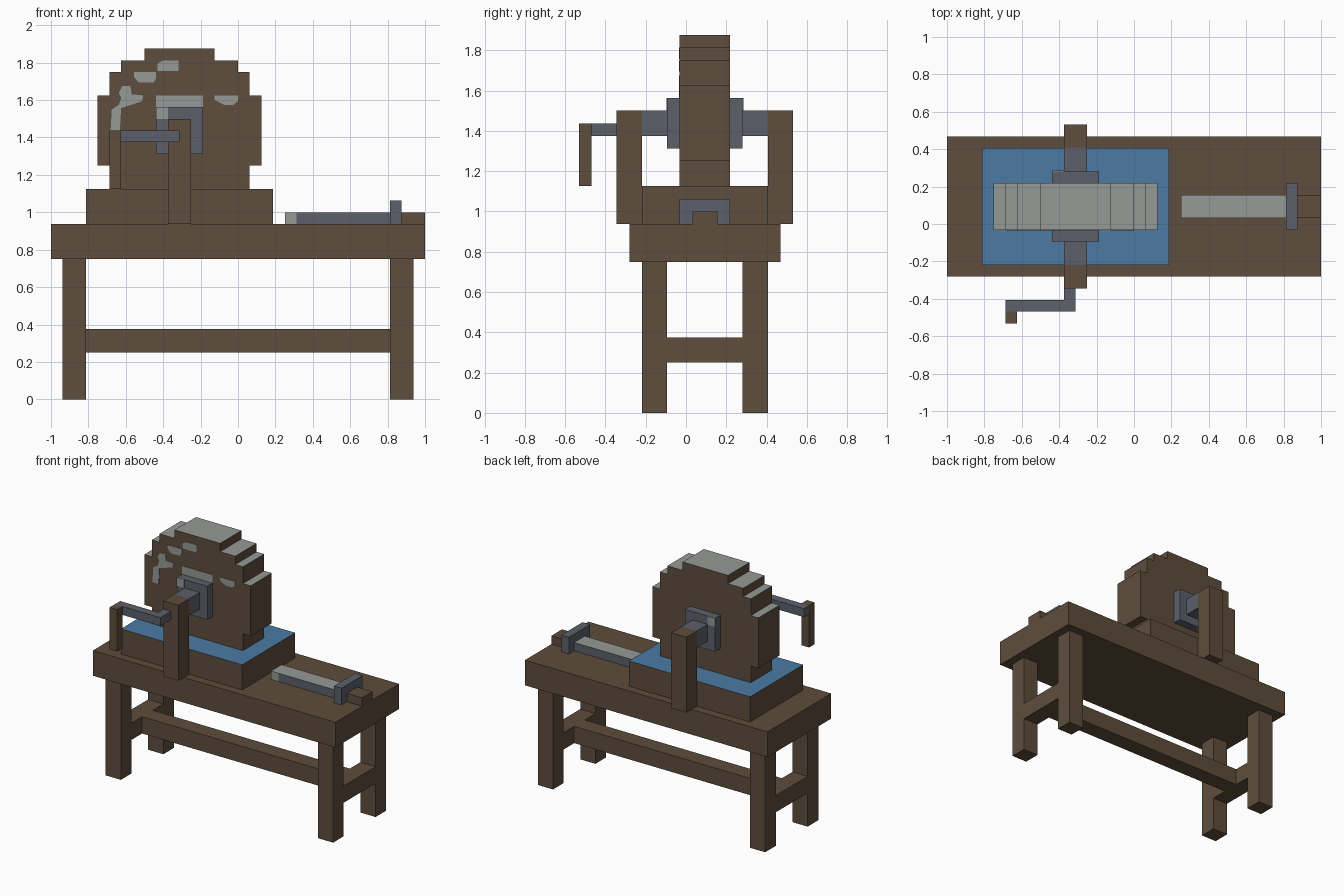
import bpy, bmesh
from mathutils import Vector

U = 1 / 16  # one grid unit

cube = bpy.data.objects.get("Cube")
if cube:
    bpy.data.objects.remove(cube, do_unlink=True)


def material(name, rgb):
    m = bpy.data.materials.new(name)
    m.use_nodes = True
    m.diffuse_color = (*rgb, 1)
    m.node_tree.nodes["Principled BSDF"].inputs["Base Color"].default_value = (*rgb, 1)
    return m


wood = material("dark_wood", (0.112, 0.074, 0.045))
water = material("water_blue", (0.072, 0.195, 0.366))
iron = material("dark_iron", (0.109, 0.117, 0.147))
stone = material("light_grey", (0.305, 0.319, 0.305))


def finish(name, bm, mat, top=None):
    """Make the object; faces looking up take the top material."""
    bmesh.ops.recalc_face_normals(bm, faces=bm.faces)
    mesh = bpy.data.meshes.new(name)
    mesh.materials.append(mat)
    if top:
        mesh.materials.append(top)
        for f in bm.faces:
            f.material_index = int(f.normal.z > 0.5)
    bm.to_mesh(mesh)
    bm.free()
    ob = bpy.data.objects.new(name, mesh)
    bpy.context.collection.objects.link(ob)
    return ob


def box(name, x, y, z, mat, top=None):
    bm = bmesh.new()
    bmesh.ops.create_cube(bm, size=1)
    for v in bm.verts:
        v.co = Vector([((a + b) / 2 + (b - a) * c) * U
                       for (a, b), c in zip((x, y, z), v.co)])
    return finish(name, bm, mat, top)


def slab(name, outline, y, mat, top=None):
    """Extrude an x-z outline along y."""
    bm = bmesh.new()
    face = bm.faces.new([bm.verts.new((px * U, y[0] * U, pz * U)) for px, pz in outline])
    ext = bmesh.ops.extrude_face_region(bm, geom=[face])
    moved = [g for g in ext["geom"] if isinstance(g, bmesh.types.BMVert)]
    bmesh.ops.translate(bm, verts=moved, vec=(0, (y[1] - y[0]) * U, 0))
    return finish(name, bm, mat, top)


# Bench
box("bench_top", (-16, 16), (-4.5, 7.5), (12, 15), wood)
for side, x in (("right", (-15, -13)), ("left", (13, 15))):
    box(f"front_leg_{side}", x, (-3.5, -1.5), (0, 12), wood)
    box(f"back_leg_{side}", x, (4.5, 6.5), (0, 12), wood)
    box(f"side_rail_{side}", x, (-1.5, 4.5), (4, 6), wood)
box("long_rail", (-13, 13), (0.5, 2.5), (4, 6), wood)

# Water trough
box("trough", (-13, 3), (-3.5, 6.5), (15, 18), wood, water)

# Stepped grinding wheel, mirrored about its axle
half = [(6, 17), (6, 20), (7, 20), (7, 26), (6, 26), (6, 28),
        (5, 28), (5, 29), (3, 29), (3, 30)]
outline = [(-5 + d, z) for d, z in half] + [(-5 - d, z) for d, z in reversed(half)]
slab("grinding_wheel", outline, (-0.5, 3.5), wood, stone)

# Worn patches on the wheel face
patches = [
    [(-6.9, 28.1), (-5.1, 28.1), (-5.1, 29), (-6.4, 29), (-6.9, 28.7)],
    [(-8.9, 28), (-7, 28), (-7, 27.5), (-7.2, 27.1), (-8.5, 27.1), (-8.9, 27.6)],
    [(-7, 25), (-3, 25), (-3, 26), (-7, 26)],
    [(-2, 26), (0, 26), (0, 25.5), (-0.4, 25.2), (-1.2, 25.2), (-2, 25.6)],
    [(-9.9, 26.8), (-9.2, 26.8), (-9.1, 26.1), (-8.1, 26), (-8.2, 25.5),
     (-10, 24.9), (-10.1, 23), (-10.9, 23), (-10.8, 24.8), (-10.2, 25.2),
     (-10, 25.8), (-10.2, 26.2)],
]
for i, p in enumerate(patches):
    slab(f"wheel_patch_{i + 1}", p, (-0.56, -0.5), stone)

# Hub, axle and posts on both sides
for side, s in (("front", -1), ("back", 1)):
    def span(a, b):
        return tuple(sorted((1.5 + s * a, 1.5 + s * b)))
    box(f"{side}_hub", (-7, -3), span(2, 3), (21, 25), iron)
    box(f"{side}_hub_patch", (-7, -6), span(3, 3.06), (24, 25), stone)
    box(f"{side}_axle", (-6, -4), span(3, 5), (22, 24), iron)
    box(f"{side}_post", (-6, -4), span(5, 7), (15, 24), wood)

# Crank
box("crank_stub", (-6, -5), (-6.5, -5.5), (22, 23), iron)
box("crank_arm", (-11, -5), (-7.5, -6.5), (22, 23), iron)
box("crank_handle", (-11, -10), (-8.5, -7.5), (18, 23), wood)

# Blade lying on the bench
box("blade_tip", (4, 5), (0.5, 2.5), (15, 16), stone)
box("blade", (5, 13), (0.5, 2.5), (15, 16), iron, stone)
box("blade_guard", (13, 14), (-0.5, 3.5), (15, 17), iron)
box("blade_grip", (14, 16), (0.5, 2.5), (15, 16), wood)
